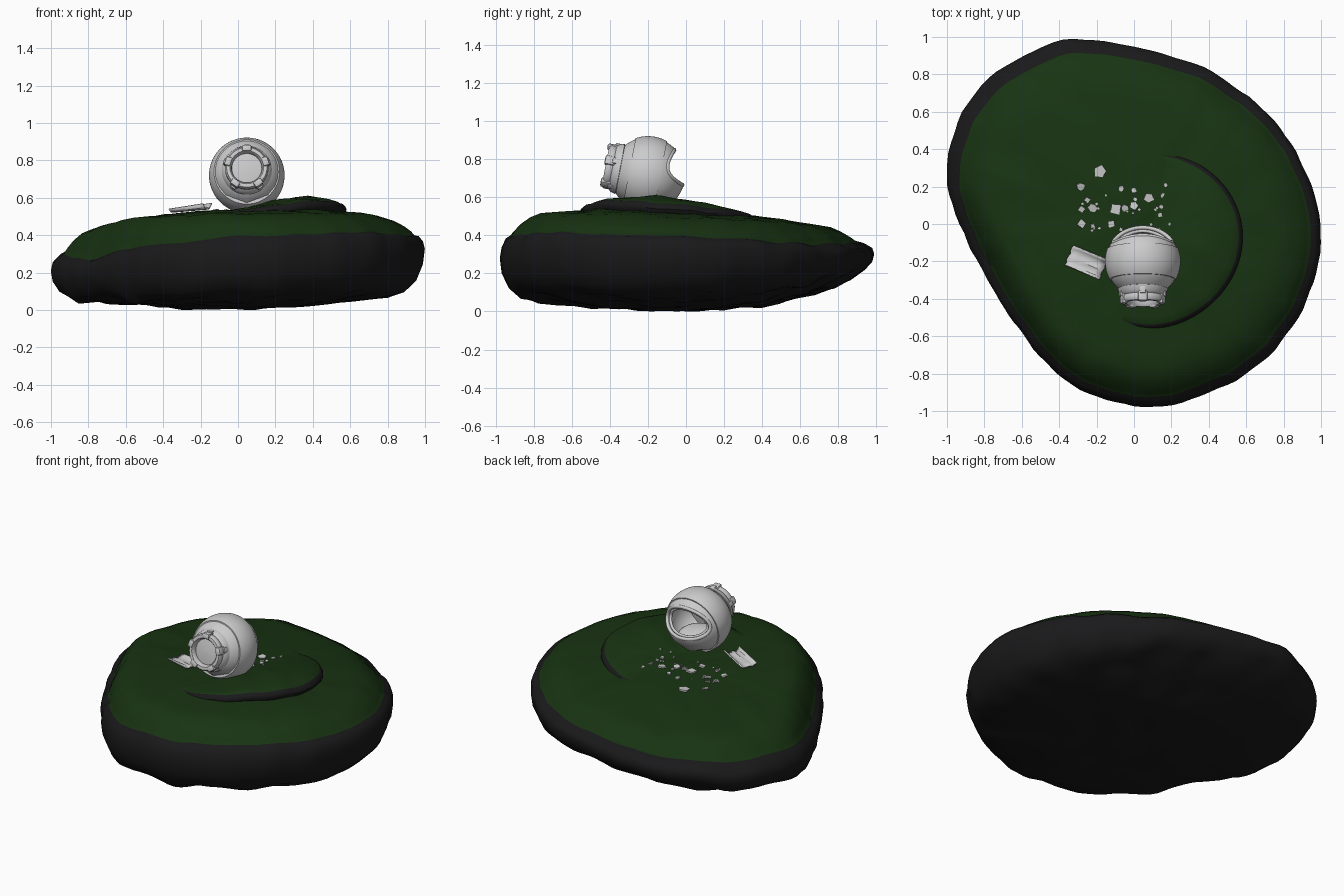
import bpy, bmesh, math, random
from math import sin, cos, pi, radians, hypot, atan2, exp
from mathutils import Vector, Matrix, noise

if "Cube" in bpy.data.objects:
    bpy.data.objects.remove(bpy.data.objects["Cube"])

random.seed(4)

def material(name, col):
    m = bpy.data.materials.new(name)
    m.diffuse_color = (*col, 1)
    m.use_nodes = True
    m.node_tree.nodes["Principled BSDF"].inputs["Base Color"].default_value = m.diffuse_color
    return m

GREEN = material("moss_green", (0.009, 0.033, 0.006))
DARK = material("dark_rock", (0.010, 0.010, 0.011))

def make(name, verts, faces, mats=(), idx=None, angle=40, matrix=None):
    me = bpy.data.meshes.new(name)
    me.from_pydata([tuple(v) for v in verts], [], faces)
    for m in mats:
        me.materials.append(m)
    if idx:
        me.polygons.foreach_set("material_index", idx)
    bm = bmesh.new()
    bm.from_mesh(me)
    bmesh.ops.recalc_face_normals(bm, faces=bm.faces)
    bm.to_mesh(me)
    bm.free()
    ob = bpy.data.objects.new(name, me)
    bpy.context.collection.objects.link(ob)
    if matrix:
        ob.matrix_world = matrix
    if angle:
        bpy.ops.object.select_all(action='DESELECT')
        ob.select_set(True)
        bpy.context.view_layer.objects.active = ob
        bpy.ops.object.shade_smooth_by_angle(angle=radians(angle))
    return ob

def skin(name, rings, mats=(), ring_mat=None, **kw):
    """Join equal closed rings, capping both ends."""
    n = len(rings[0])
    verts = [v for r in rings for v in r]
    faces, idx = [], []
    for k in range(len(rings) - 1):
        for i in range(n):
            j = (i + 1) % n
            faces.append((k*n + i, k*n + j, (k+1)*n + j, (k+1)*n + i))
            idx.append(ring_mat[k] if ring_mat else 0)
    faces += [tuple(range(n)), tuple((len(rings)-1)*n + i for i in range(n))]
    idx += [ring_mat[0], ring_mat[-1]] if ring_mat else [0, 0]
    return make(name, verts, faces, mats, idx, **kw)

# Ground heights
def bump(x, y, z=0, f=6):
    return noise.noise(Vector((x*f, y*f, z*f + 3.3)))

def lift(x, y):
    """The back left of the island is raised."""
    return .045*max(0, y)*max(0, y - x)

def ground(x, y):
    return (.53 - .055*y + .03*x - .1*(x*x + y*y) + .5*lift(x, y)
            + .009*bump(x, y) + .006*bump(x, y, 1, 11))

SLAB = (.1, -.08, .475)

def slab_z(x, y):
    dx, dy = x - SLAB[0], y - SLAB[1]
    p = hypot(dx, dy)/SLAB[2]
    d = cos(atan2(dy, dx) + radians(15))
    return ground(x, y) + .006 + .15*p*d*(1 - .74*p*p)

def surface(x, y):
    inside = hypot(x - SLAB[0], y - SLAB[1]) < SLAB[2]
    return max(ground(x, y), slab_z(x, y)) if inside else ground(x, y)

# Island outline seen from above
OUT = [(1, -.05), (.945, .21), (.79, .49), (.565, .71), (.17, .9), (-.07, .955),
       (-.37, .985), (-.56, .91), (-.79, .77), (-.98, .45), (-1, .24), (-.93, 0),
       (-.8, -.25), (-.65, -.5), (-.46, -.75), (-.2, -.92), (.06, -.98),
       (.43, -.89), (.75, -.67), (.95, -.35)]
N = 120
pol = sorted((atan2(y, x) % (2*pi), hypot(x, y)) for x, y in OUT)
pol = [(pol[-1][0] - 2*pi, pol[-1][1])] + pol + [(pol[0][0] + 2*pi, pol[0][1])]

def radius(t):
    for (a, ra), (b, rb) in zip(pol, pol[1:]):
        if a <= t <= b:
            return ra + (rb - ra)*(t - a)/(b - a)

ang = [2*pi*i/N for i in range(N)]
R = [radius(t) for t in ang]
for _ in range(2):
    R = [.25*R[i-1] + .5*R[i] + .25*R[(i+1) % N] for i in range(N)]
R = [r*1.002 + .012*noise.noise(Vector((8*cos(t), 8*sin(t), 1))) for r, t in zip(R, ang)]

# Island: mossy top, dark rocky rim and underside
def ring(s, zf, wob=0):
    out = []
    for t, r in zip(ang, R):
        # the moss stops further from the rim at the back left
        inset = .02*max(0, cos(t - radians(115))) if .75 < s < .99 else 0
        q = s - inset*min(1, (s - .75)/.15) if wob >= 0 else s
        x, y = r*q*cos(t), r*q*sin(t)
        out.append((x, y, max(0, zf(x, y) + abs(wob)*bump(x, y, s, 5))))
    return out

def edge(x, y):
    dip = .05*exp(-((x + .8)**2 + (y + .25)**2)/.04)
    return .345 - .045*y + .055*x + .02*max(0, y)**2 + lift(x, y) - dip

def waist(x, y):
    return .26 - .015*y + .06*x + .04*max(0, y)**2 + .5*lift(x, y)

def belly(x, y):
    return .065 + .02*y + .03*x + .09*max(0, y)**2 + .4*lift(x, y)

def mix(f, g, k):
    return lambda x, y: f(x, y)*(1 - k) + g(x, y)*k

rings = [ring(s, ground) for s in (.01, .1, .2, .3, .4, .5, .6, .7, .78)]
rings += [ring(s, mix(ground, edge, k)) for s, k in ((.84, .14), (.89, .4), (.925, .72))]
rings.append(ring(.945, edge, .02))
top_n = len(rings) - 1
rings += [ring(.968, mix(edge, waist, .12), .02), ring(.99, mix(edge, waist, .5), .02),
          ring(1, waist, .02), ring(.99, mix(waist, belly, .35), -.02),
          ring(.955, mix(waist, belly, .7), -.03), ring(.89, mix(waist, belly, .92), -.04),
          ring(.8, belly, -.04)]
rings += [ring(s, lambda x, y: .008 + (belly(x, y) - .008)*(s/.8)**2, -.025)
          for s in (.7, .6, .5, .4, .3, .2, .1, .01)]
skin("island", rings, (GREEN, DARK),
     [0]*top_n + [1]*(len(rings) - 1 - top_n), angle=50)

# Raised rock shelf that emerges on the right
def shelf_ring(p, dz):
    out = []
    for t in ang:
        q = p*SLAB[2]*(1 + .015*sin(3*t + 1))
        x, y = SLAB[0] + q*cos(t), SLAB[1] + q*sin(t)
        out.append((x, y, slab_z(x, y) + dz))
    return out

shelf = [shelf_ring(p, 0) for p in (.01, .15, .3, .45, .6, .75, .87, .955)]
shelf += [shelf_ring(.985, -.008), shelf_ring(1, -.02),
          shelf_ring(.98, -.045), shelf_ring(.9, -.1)]
skin("rock_shelf", shelf, (GREEN, DARK), [0]*7 + [1]*4, angle=50)

# Helmet frame: neck points to the front and slightly up
HM = Matrix.Translation((.047, -.2, .72)) @ Matrix.Rotation(radians(-11), 4, 'X')
RAD = .196
C = Vector((0, cos(radians(24)), sin(radians(24))))
U, V = Vector((1, 0, 0)), Vector((0, -sin(radians(24)), cos(radians(24))))
NECK = Vector((0, -1, 0))
M = 64

def rim_dir(t, grow=1):
    a, b = radians(56)*grow*cos(t), radians(30)*grow*sin(t)
    w = hypot(a, b)
    return C*cos(w) + (U*a + V*b)/w*sin(w)

rim = [rim_dir(2*pi*i/M) for i in range(M)]

def shell_ring(k, r):
    return [d.slerp(NECK, k)*r for d in rim]

# Helmet shell with thickness and a wide visor opening
K = 24
ks = [.985*i/K for i in range(K + 1)]
skin("helmet_shell", [shell_ring(k, RAD) for k in reversed(ks)] +
     [shell_ring(k, RAD*.88) for k in ks], matrix=HM)

# Rolled frame around the visor opening
def tube(name, pts, r):
    cu = bpy.data.curves.new(name, 'CURVE')
    cu.dimensions = '3D'
    cu.bevel_depth, cu.bevel_resolution = r, 3
    sp = cu.splines.new('POLY')
    sp.points.add(len(pts) - 1)
    for p, q in zip(sp.points, pts):
        p.co = (*q, 1)
    sp.use_cyclic_u = True
    ob = bpy.data.objects.new(name, cu)
    bpy.context.collection.objects.link(ob)
    ob.matrix_world = HM

tube("visor_frame", [d*RAD*.965 for d in rim], .011)
tube("visor_inner_frame", [rim_dir(2*pi*i/M, .97)*RAD*.86 for i in range(M)], .009)

def lathe(name, prof, n=96):
    return skin(name, [[(r*cos(2*pi*i/n), y, r*sin(2*pi*i/n)) for i in range(n)]
                       for r, y in prof], matrix=HM, angle=35)

# Raised band around the middle of the helmet
ys = [-.1 + .165*i/12 for i in range(13)]
prof = [(((RAD + .006)**2 - y*y)**.5, y) for y in ys]
prof += [(((RAD*.94)**2 - y*y)**.5, y) for y in reversed(ys)]
lathe("helmet_band", prof + prof[:1])

# Neck collar, recessed plug and clamps
lathe("neck_collar", [(.1, -.14), (.134, -.15), (.126, -.178), (.113, -.19), (.116, -.2),
                      (.116, -.216), (.108, -.228), (.09, -.228), (.082, -.217),
                      (.08, -.198), (.07, -.2), (.002, -.203)])

def box(name, size, matrix, bevel):
    bm = bmesh.new()
    bmesh.ops.create_cube(bm, size=1, matrix=Matrix.Diagonal((*size, 1)))
    bmesh.ops.bevel(bm, geom=bm.edges[:], offset=bevel, segments=2, affect='EDGES', profile=.5)
    verts = [v.co.copy() for v in bm.verts]
    faces = [tuple(v.index for v in f.verts) for f in bm.faces]
    bm.free()
    make(name, verts, faces, matrix=matrix)

for i in range(5):
    turn = Matrix.Rotation(radians(72*i), 4, 'Y')
    box(f"neck_clamp_{i}", (.05, .06, .036),
        HM @ turn @ Matrix.Translation((0, -.207, .104)), .01)
    box(f"neck_clamp_foot_{i}", (.032, .05, .022),
        HM @ turn @ Matrix.Translation((0, -.172, .12)), .006)

# Padding inside the helmet
pad = [[(.135*sin(a)*cos(2*pi*i/32), .015 + .115*sin(a)*sin(2*pi*i/32), -.11 + .05*cos(a))
        for i in range(32)] for a in [.02 + 3.1*j/12 for j in range(13)]]
skin("inner_padding", pad, matrix=HM)

# Broken curved panel lying beside the helmet
cross = [(-.056, .032), (-.046, .012), (-.025, .004), (-.008, .012),
         (.008, .004), (.028, .006), (.045, .016), (.056, .034)]
L = len(cross)
pv = [(-.1 + .04*i + .004*sin(j*2), v, z*(.5 + .1*i)) for i in range(6)
      for j, (v, z) in enumerate(cross)]
pf = [(i*L + j, i*L + j + 1, (i+1)*L + j + 1, (i+1)*L + j)
      for i in range(5) for j in range(L - 1)]
panel = make("broken_panel", pv, pf, angle=40,
             matrix=Matrix.Translation((-.255, -.205, .53)) @
             Matrix.Rotation(radians(-23), 4, 'Z') @ Matrix.Rotation(radians(-4), 4, 'Y'))
mod = panel.modifiers.new("thickness", 'SOLIDIFY')
mod.thickness = .008
mod.offset = 0

# Scattered visor shards: x, y, size
SHARDS = [(-.18, .28, .036), (-.285, .2, .024), (-.22, .085, .026), (-.28, .08, .022),
          (-.1, .08, .034), (-.12, 0, .028), (-.28, 0, .026), (-.05, .085, .022),
          (.0, .1, .026), (.08, .14, .026), (0, .18, .016), (-.07, .19, .016),
          (.17, .21, .012), (.14, .05, .016), (-.25, .13, .017), (-.22, -.01, .014)]
SHARDS += [(random.uniform(-.3, .19), random.uniform(-.05, .2), random.uniform(.006, .012))
           for _ in range(20)]
for k, (x, y, r) in enumerate(SHARDS):
    n = random.choice((4, 5, 6))
    a0 = random.uniform(0, 6)
    pts = [(q*cos(a0 + 2*pi*i/n), q*sin(a0 + 2*pi*i/n))
           for i in range(n) for q in [r*random.uniform(.8, 1.15)]]
    h = .003 + r*.06
    tilt = Matrix.Rotation(random.uniform(-.25, .25), 4, 'X') @ \
        Matrix.Rotation(random.uniform(-.25, .25), 4, 'Y')
    skin(f"visor_shard_{k}", [[(px, py, -h) for px, py in pts], [(px, py, h) for px, py in pts]],
         angle=0, matrix=Matrix.Translation((x, y, surface(x, y) + h)) @ tilt)
